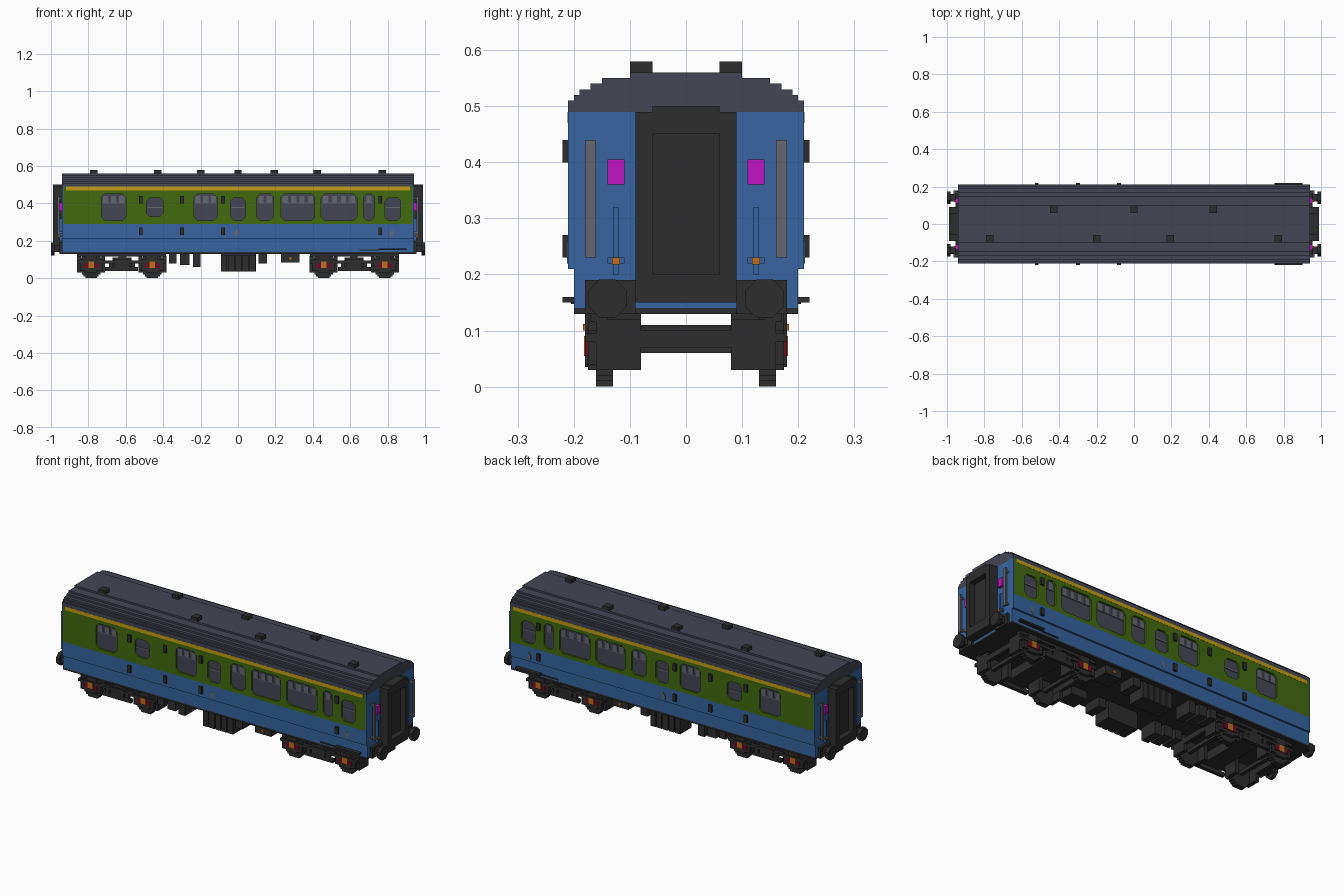
import bpy, bmesh, math

cube = bpy.data.objects.get("Cube")
if cube:
    bpy.data.objects.remove(cube, do_unlink=True)


def material(name, r, g, b):
    lin = [(c / 255 / 12.92) if c < 10 else ((c / 255 + 0.055) / 1.055) ** 2.4 for c in (r, g, b)]
    m = bpy.data.materials.new(name)
    m.use_nodes = True
    m.diffuse_color = (*lin, 1)
    m.node_tree.nodes["Principled BSDF"].inputs["Base Color"].default_value = (*lin, 1)
    return m


BLUE = material("blue", 54, 100, 160)
GREEN = material("green", 66, 106, 14)
YELLOW = material("yellow", 192, 158, 22)
SLATE = material("slate", 67, 71, 85)
DARK = material("charcoal", 45, 45, 45)
GREY = material("grey", 100, 103, 114)
MAGENTA = material("magenta", 192, 18, 196)
ORANGE = material("orange", 190, 110, 30)
CRIMSON = material("crimson", 104, 12, 36)


def finish(name, bm, mat):
    bmesh.ops.recalc_face_normals(bm, faces=bm.faces)
    me = bpy.data.meshes.new(name)
    bm.to_mesh(me)
    bm.free()
    me.materials.append(mat)
    ob = bpy.data.objects.new(name, me)
    bpy.context.collection.objects.link(ob)
    return ob


def boxes(name, mat, items, mx=False, my=False):
    """Boxes given as (x0, x1, y0, y1, z0, z1), optionally repeated across x and y."""
    bm = bmesh.new()
    for x0, x1, y0, y1, z0, z1 in items:
        for sx in ((1, -1) if mx else (1,)):
            for sy in ((1, -1) if my else (1,)):
                vs = bmesh.ops.create_cube(bm, size=1)["verts"]
                for v in vs:
                    v.co.x = sx * ((x0 + x1) / 2 + v.co.x * (x1 - x0))
                    v.co.y = sy * ((y0 + y1) / 2 + v.co.y * (y1 - y0))
                    v.co.z = (z0 + z1) / 2 + v.co.z * (z1 - z0)
    return finish(name, bm, mat)


def prism(bm, pts, a0, a1, axis):
    """Extrude a 2D outline along x (outline in y, z) or along y (outline in x, z)."""
    def put(p, a):
        return (a, p[0], p[1]) if axis == "x" else (p[0], a, p[1])
    lo = [bm.verts.new(put(p, a0)) for p in pts]
    hi = [bm.verts.new(put(p, a1)) for p in pts]
    bm.faces.new(lo)
    bm.faces.new(hi)
    for i in range(len(pts)):
        j = (i + 1) % len(pts)
        bm.faces.new((lo[i], lo[j], hi[j], hi[i]))


# Body: glazed core, lower body, side skins and end walls
boxes("glazed_core", SLATE, [(-.935, .935, -.2, .2, .21, .49)])
boxes("lower_body", BLUE, [(-.94, .94, -.2, .2, .14, .21)])
boxes("underframe", DARK, [(-.94, .94, -.2, .2, .13, .14)])
boxes("waist_panel", BLUE, [(-.935, .935, .2, .21, .21, .29)], my=True)
boxes("end_wall", BLUE, [(.934, .94, -.21, .21, .21, .49)], mx=True)
boxes("cantrail_stripe", YELLOW, [(-.92, .92, .2, .211, .47, .49)], my=True)
green = boxes("window_band", GREEN, [(-.935, .935, .2, .21, .29, .49)], my=True)

# Window openings: x0, x1, z0, z1
windows = [(-.73, -.60, .31, .45), (-.49, -.40, .33, .43), (-.235, -.11, .31, .45),
           (-.04, .04, .31, .43), (.10, .19, .31, .45), (.23, .41, .31, .45),
           (.445, .635, .31, .45), (.67, .73, .31, .45), (.785, .87, .31, .43)]
bm = bmesh.new()
for x0, x1, z0, z1 in windows:
    c = .018
    prism(bm, [(x0 + c, z0), (x1 - c, z0), (x1, z0 + c), (x1, z1 - c),
               (x1 - c, z1), (x0 + c, z1), (x0, z1 - c), (x0, z0 + c)], -.3, .3, "y")
cutter = finish("window_cutter", bm, DARK)
cutter.hide_render = True
cutter.hide_viewport = True
cut = green.modifiers.new("openings", "BOOLEAN")
cut.operation = "DIFFERENCE"
cut.solver = "EXACT"
cut.object = cutter

# Pale toplights and transom bars inside the openings
lights = []
for x0, x1, z0, z1 in windows:
    if z1 > .44:
        n = max(1, round((x1 - x0) / .045))
        step = (x1 - x0) / n
        for i in range(n):
            m = x0 + (i + .5) * step
            lights.append((m - .014, m + .014, .2, .204, .405, .44))
        lights.append((x0 + .005, x1 - .005, .2, .204, .40, .405))
    else:
        lights.append((x0 + .005, x1 - .005, .2, .204, .375, .382))
boxes("toplights", GREY, lights, my=True)

# Stepped roof and its vents
half = [(.21, .49), (.21, .51), (.20, .51), (.20, .52), (.19, .52), (.19, .53), (.17, .53),
        (.17, .54), (.15, .54), (.15, .55), (.10, .55), (.10, .56)]
bm = bmesh.new()
prism(bm, half + [(-y, z) for y, z in reversed(half)], -.94, .94, "x")
finish("roof", bm, SLATE)
vents = [(-.43, .08), (0, .08), (.425, .08), (-.77, -.08), (-.2, -.08), (.195, -.08), (.77, -.08)]
boxes("roof_vents", DARK, [(x - .02, x + .02, y - .02, y + .02, .56, .58) for x, y in vents])

# Door hinges, footboards and small side plates
boxes("door_hinges", DARK, [(x - .01, x + .01, .2, .22, z, z + .04)
                            for x in (-.52, -.30, -.08, .76) for z in (.23, .40)], my=True)
boxes("footboards", DARK, [(.75, .90, .2, .22, .15, .16), (.65, .75, .2, .205, .147, .153)], my=True)
boxes("side_plates", GREY, [(-.02, -.01, .2, .212, .22, .25), (-.01, .0, .2, .212, .23, .26),
                            (.81, .82, .2, .212, .22, .25), (.82, .83, .2, .212, .23, .26)], my=True)

# End gangways: a frame around a recessed door
boxes("gangway_frame", DARK, [(.94, .99, .06, .09, .15, .49), (.94, .99, -.09, -.06, .15, .49),
                              (.94, .99, -.06, .06, .45, .50), (.94, .99, -.06, .06, .15, .20)], mx=True)
boxes("gangway_door", DARK, [(.94, .96, -.06, .06, .20, .45)], mx=True)

# End fittings
boxes("end_handrails", GREY, [(.955, .965, .16, .18, .23, .44), (.94, .956, .165, .175, .24, .25),
                              (.94, .956, .165, .175, .42, .43)], mx=True, my=True)
boxes("end_lamps", MAGENTA, [(.94, .955, .11, .14, .36, .405)], mx=True, my=True)
boxes("end_pipes", BLUE, [(.94, .955, .12, .13, .20, .32), (.94, .955, .11, .14, .22, .23)], mx=True, my=True)
boxes("pipe_taps", ORANGE, [(.954, .962, .118, .132, .218, .23)], mx=True, my=True)

# Buffers with octagonal heads
boxes("buffer_shanks", DARK, [(.94, .98, .12, .16, .14, .175), (.94, .955, .09, .18, .13, .19)], mx=True, my=True)
bm = bmesh.new()
for sx in (1, -1):
    for sy in (1, -1):
        ring = [(sy * .14 + .037 * math.cos(math.radians(22.5 + 45 * k)),
                 .157 + .037 * math.sin(math.radians(22.5 + 45 * k))) for k in range(8)]
        prism(bm, ring, sx * .98, sx * 1.0, "x")
finish("buffer_heads", bm, DARK)

# Bogies: blocky wheels, axles, frames, bolster and axle boxes
R = .07
wheels, axles, frames, covers, hubs, brakes = [], [], [], [], [], []
for wx in (.458, .785):
    for i in range(14):
        z = i * .01
        hw = max(.02, round(math.sqrt(R * R - (z + .005 - R) ** 2), 2))
        wheels.append((wx - hw, wx + hw, .13, .16, z, z + .01))
    axles.append((wx - .01, wx + .01, -.13, .13, .06, .08))
    frames += [(wx - .06, wx + .06, .16, .175, .04, .10), (wx - .03, wx + .03, .16, .175, .03, .13)]
    covers.append((wx - .04, wx + .04, .17, .18, .055, .09))
    hubs.append((wx - .015, wx + .015, .17, .182, .055, .09))
    brakes += [(wx + s * .065 - .01, wx + s * .065 + .01, .08, .16, .03, .12) for s in (1, -1)]
frames += [(.385, .86, .16, .18, .08, .095), (.535, .71, .16, .18, .04, .06),
           (.55, .57, .16, .18, .05, .09), (.67, .69, .16, .18, .05, .09),
           (.58, .66, .15, .18, .06, .10), (.385, .86, .14, .17, .115, .13),
           (.60, .64, .08, .17, .10, .13)]
boxes("wheels", DARK, wheels, mx=True, my=True)
boxes("axles", DARK, axles, mx=True)
boxes("bogie_side_frames", DARK, frames, mx=True, my=True)
boxes("bogie_cross_beams", DARK, [(.57, .67, -.17, .17, .06, .11), (.84, .86, -.13, .13, .07, .10),
                                  (.385, .405, -.13, .13, .07, .10)], mx=True)
boxes("axle_box_covers", CRIMSON, covers, mx=True, my=True)
boxes("axle_box_hubs", ORANGE, hubs, mx=True, my=True)
boxes("brake_blocks", DARK, brakes, mx=True, my=True)

# Underfloor equipment, with the battery box split into ribs
gear = [(-.37, -.33, .08), (-.31, -.26, .07), (-.24, -.20, .06), (.11, .155, .08), (.23, .33, .085)]
boxes("equipment_boxes", DARK, [(a, b, .08, .18, z, .13) for a, b, z in gear], my=True)
boxes("battery_box", DARK, [(-.09, .095, .08, .17, .035, .13)] +
      [(-.09 + k * .038, -.058 + k * .038, .08, .18, .035, .125) for k in range(5)], my=True)
boxes("equipment_valve", ORANGE, [(.273, .287, .17, .184, .10, .112)], my=True)
